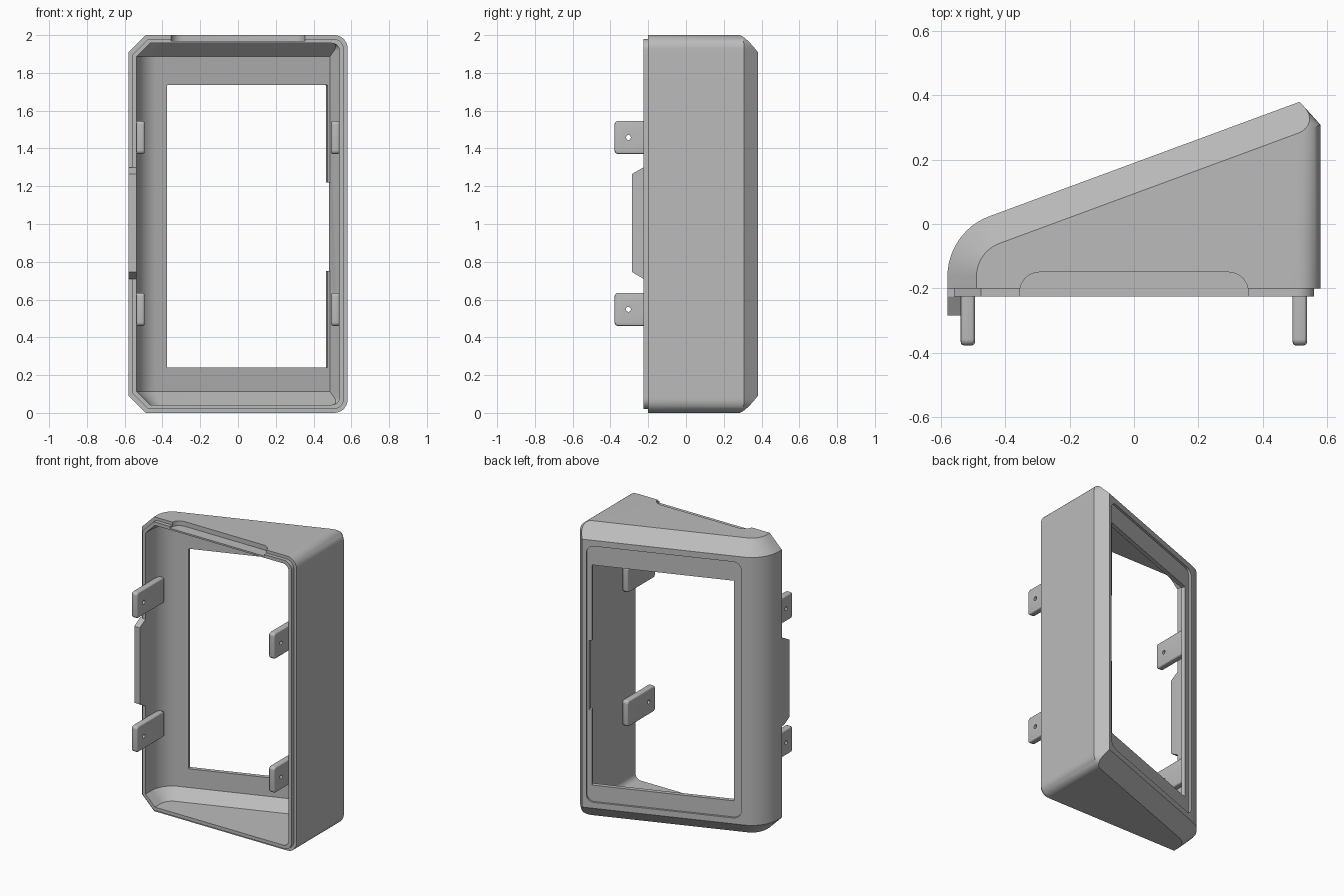
import bpy, bmesh, math
from mathutils import Vector

if "Cube" in bpy.data.objects:
    bpy.data.objects.remove(bpy.data.objects["Cube"])

grey = bpy.data.materials.new("light_grey_plastic")
grey.use_nodes = True
COLOR = (0.5, 0.5, 0.5, 1)
grey.diffuse_color = COLOR
grey.node_tree.nodes["Principled BSDF"].inputs["Base Color"].default_value = COLOR

# Sloped rear face: y = BASE + tan(A) * x
A = math.atan(0.369)
BASE, HALF, TALL, ROUND = 0.19, 0.58, 2.0, 0.2
ALONG = Vector((math.cos(A), math.sin(A), 0))
OUT = Vector((-math.sin(A), math.cos(A), 0))
X, Y, Z = Vector((1, 0, 0)), Vector((0, 1, 0)), Vector((0, 0, 1))


def slope_y(x, d=0):
    return BASE + math.tan(A) * x - d / math.cos(A)


def make(name, bm):
    bmesh.ops.recalc_face_normals(bm, faces=bm.faces)
    mesh = bpy.data.meshes.new(name)
    bm.to_mesh(mesh)
    bm.free()
    mesh.materials.append(grey)
    ob = bpy.data.objects.new(name, mesh)
    bpy.context.collection.objects.link(ob)
    return ob


def apply(ob, mod):
    bpy.ops.object.select_all(action='DESELECT')
    bpy.context.view_layer.objects.active = ob
    ob.select_set(True)
    bpy.ops.object.modifier_apply(modifier=mod.name)


def boolean(ob, other, op='DIFFERENCE'):
    mod = ob.modifiers.new("bool", 'BOOLEAN')
    mod.operation, mod.solver, mod.object = op, 'EXACT', other
    apply(ob, mod)
    bpy.data.objects.remove(other)


def section(t, d, c, xr, front):
    """Plan outline at one height: left wall, arc, slope, corner chamfer, right wall."""
    cx = -HALF + ROUND
    cy = slope_y(cx, ROUND)
    r = ROUND - t - d
    pts = [(cx - r, front)]
    for i in range(13):
        a = math.pi - (math.pi / 2 - A) * i / 12
        pts.append((cx + r * math.cos(a), cy + r * math.sin(a)))
    w = max(0.72 * (c - d), 0.0005)
    pts += [(xr - w, slope_y(xr - w, t + d)), (xr, slope_y(xr, t + c)), (xr, front)]
    return pts


def wedge(name, t, c, r, front):
    """Wedge-shaped body inset by t, chamfered round the rear, rounded at right corners."""
    ends = sorted([r * (1 - math.cos(math.pi / 2 * i / 8)) for i in range(9)] + [c])
    heights = [t + e for e in ends] + [TALL - t - e for e in reversed(ends)]
    bm = bmesh.new()
    rings = []
    for z in heights:
        e = min(z, TALL - z) - t
        k = max(0, r - e)
        xr = HALF - t - r + math.sqrt(max(0, r * r - k * k))
        pts = section(t, max(0, c - e), c, xr, front)
        rings.append([bm.verts.new((x, y, z)) for x, y in pts])
    for lo, hi in zip(rings, rings[1:]):
        for i in range(len(lo)):
            j = (i + 1) % len(lo)
            bm.faces.new((lo[i], lo[j], hi[j], hi[i]))
    bm.faces.new(rings[0])
    bm.faces.new(rings[-1])
    bmesh.ops.triangulate(bm, faces=bm.faces)
    return make(name, bm)


def prism(name, pts, origin, u, v, push):
    """Extrude a 2D outline lying in the u, v plane along push."""
    bm = bmesh.new()
    face = bm.faces.new([bm.verts.new(origin + u * a + v * b) for a, b in pts])
    new = bmesh.ops.extrude_face_region(bm, geom=[face])["geom"]
    bmesh.ops.translate(bm, vec=push, verts=[g for g in new if isinstance(g, bmesh.types.BMVert)])
    return make(name, bm)


def rounded(a0, b0, a1, b1, r, n=6):
    pts = []
    for q, (a, b) in enumerate([(a1 - r, b1 - r), (a0 + r, b1 - r), (a0 + r, b0 + r), (a1 - r, b0 + r)]):
        for i in range(n + 1):
            g = math.pi / 2 * (q + i / n)
            pts.append((a + r * math.cos(g), b + r * math.sin(g)))
    return pts


def slope_cut(ob, x0, z0, x1, z1, r, start, depth):
    """Cut a rounded opening square to the sloped rear face."""
    k = 1 / math.cos(A)
    origin = Vector((0, BASE, 0)) + OUT * start
    cutter = prism("cutter", rounded(x0 * k, z0, x1 * k, z1, r), origin, ALONG, Z, -OUT * depth)
    boolean(ob, cutter)


def finish(ob, angle=28):
    bpy.ops.object.select_all(action='DESELECT')
    bpy.context.view_layer.objects.active = ob
    ob.select_set(True)
    bpy.ops.object.shade_smooth_by_angle(angle=math.radians(angle))


# Housing shell with stepped front lip
WALL = 0.043
shell = wedge("housing_shell", 0, 0.09, 0.07, -0.2)
boolean(shell, wedge("front_lip", 0.02, 0.085, 0.055, -0.225), 'UNION')
boolean(shell, wedge("cavity", WALL, 0.07, 0.04, -0.4))

# Screen recess, window and small side notch in the rear face
slope_cut(shell, -0.435, 0.13, 0.49, 1.87, 0.05, 0.1, 0.115)
slope_cut(shell, -0.39, 0.24, 0.46, 1.735, 0.002, 0.1, 0.2)
slope_cut(shell, 0.4, 0.75, 0.476, 1.22, 0.002, 0.1, 0.2)

# Shallow relief along the front of the top wall
relief = prism("relief", rounded(-0.355, -0.4, 0.355, -0.15, 0.06), Z * 1.968, X, Y, Z * 0.2)
boolean(shell, relief)
finish(shell)

# Locating tab on the right-hand wall
tab = prism("side_tab", [(-0.19, 0.71), (-0.225, 0.71), (-0.285, 0.745), (-0.285, 1.265),
                         (-0.225, 1.3), (-0.19, 1.3)], X * -HALF, Y, Z, X * 0.042)
finish(tab)

# Four mounting clips with screw holes
for side, start in (("right", -0.539), ("left", 0.493)):
    for level, mid in (("lower", 0.548), ("upper", 1.458)):
        clip = prism(f"{level}_{side}_clip", rounded(-0.378, mid - 0.088, -0.08, mid + 0.088, 0.02),
                     X * start, Y, Z, X * 0.045)
        bev = clip.modifiers.new("soft_edges", 'BEVEL')
        bev.width, bev.segments, bev.limit_method = 0.012, 3, 'ANGLE'
        bev.angle_limit = math.radians(60)
        apply(clip, bev)
        hole = prism("hole", rounded(-0.318, mid - 0.013, -0.292, mid + 0.013, 0.01299),
                     X * (start - 0.1), Y, Z, X * 0.3)
        boolean(clip, hole)
        finish(clip)
